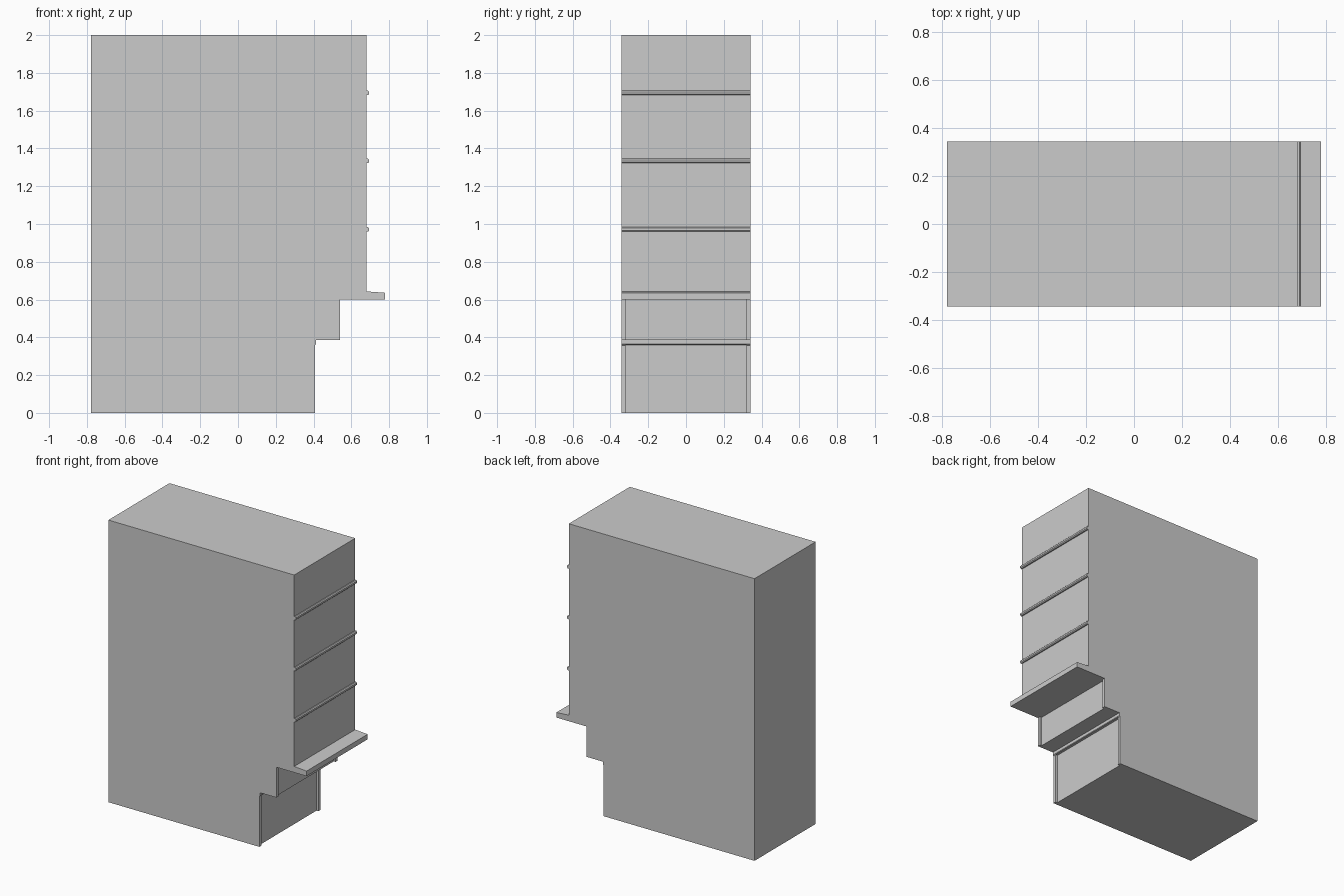
import bpy, bmesh

if "Cube" in bpy.data.objects:
    bpy.data.objects.remove(bpy.data.objects["Cube"])

HALF_W = 0.342    # half depth of the cabinet along y
INNER_W = 0.32    # half width of the recessed lower panels


def extrude_profile(name, points, half_width):
    """Extrude an (x, z) profile symmetrically along y."""
    bm = bmesh.new()
    face = bm.faces.new([bm.verts.new((x, -half_width, z)) for x, z in points])
    moved = bmesh.ops.extrude_face_region(bm, geom=[face])["geom"]
    verts = [v for v in moved if isinstance(v, bmesh.types.BMVert)]
    bmesh.ops.translate(bm, verts=verts, vec=(0, 2 * half_width, 0))
    bmesh.ops.recalc_face_normals(bm, faces=bm.faces)
    mesh = bpy.data.meshes.new(name)
    bm.to_mesh(mesh)
    bm.free()
    obj = bpy.data.objects.new(name, mesh)
    bpy.context.collection.objects.link(obj)
    return obj


def recess(target, name, x0, x1, z0, z1):
    """Cut a shallow panel recess, then remove the cutter."""
    cutter = extrude_profile(name, [(x0, z0), (x1, z0), (x1, z1), (x0, z1)], INNER_W)
    cutter.hide_render = True
    mod = target.modifiers.new(name, "BOOLEAN")
    mod.operation = "DIFFERENCE"
    mod.solver = "EXACT"
    mod.object = cutter
    bpy.context.view_layer.objects.active = target
    bpy.ops.object.modifier_apply(modifier=name)
    bpy.data.objects.remove(cutter)


# Cabinet with stepped base and projecting ledge
cabinet = extrude_profile("cabinet", [
    (-0.777, 0), (0.407, 0), (0.407, 0.358), (0.413, 0.364), (0.413, 0.385),
    (0.541, 0.385), (0.541, 0.6), (0.777, 0.6), (0.777, 0.636),
    (0.68, 0.643), (0.68, 2), (-0.777, 2)], HALF_W)

# Recessed kick panel and step panel between the side plates
recess(cabinet, "kick_recess", 0.392, 0.46, -0.05, 0.36)
recess(cabinet, "step_recess", 0.527, 0.60, 0.37, 0.6)

# Rounded shelf-edge rails on the upper face
for i, z in enumerate((0.972, 1.334, 1.694)):
    extrude_profile(f"rail_{i + 1}", [
        (0.678, z - 0.012), (0.688, z - 0.012), (0.694, z - 0.006),
        (0.694, z + 0.006), (0.688, z + 0.012), (0.678, z + 0.012)], HALF_W)
